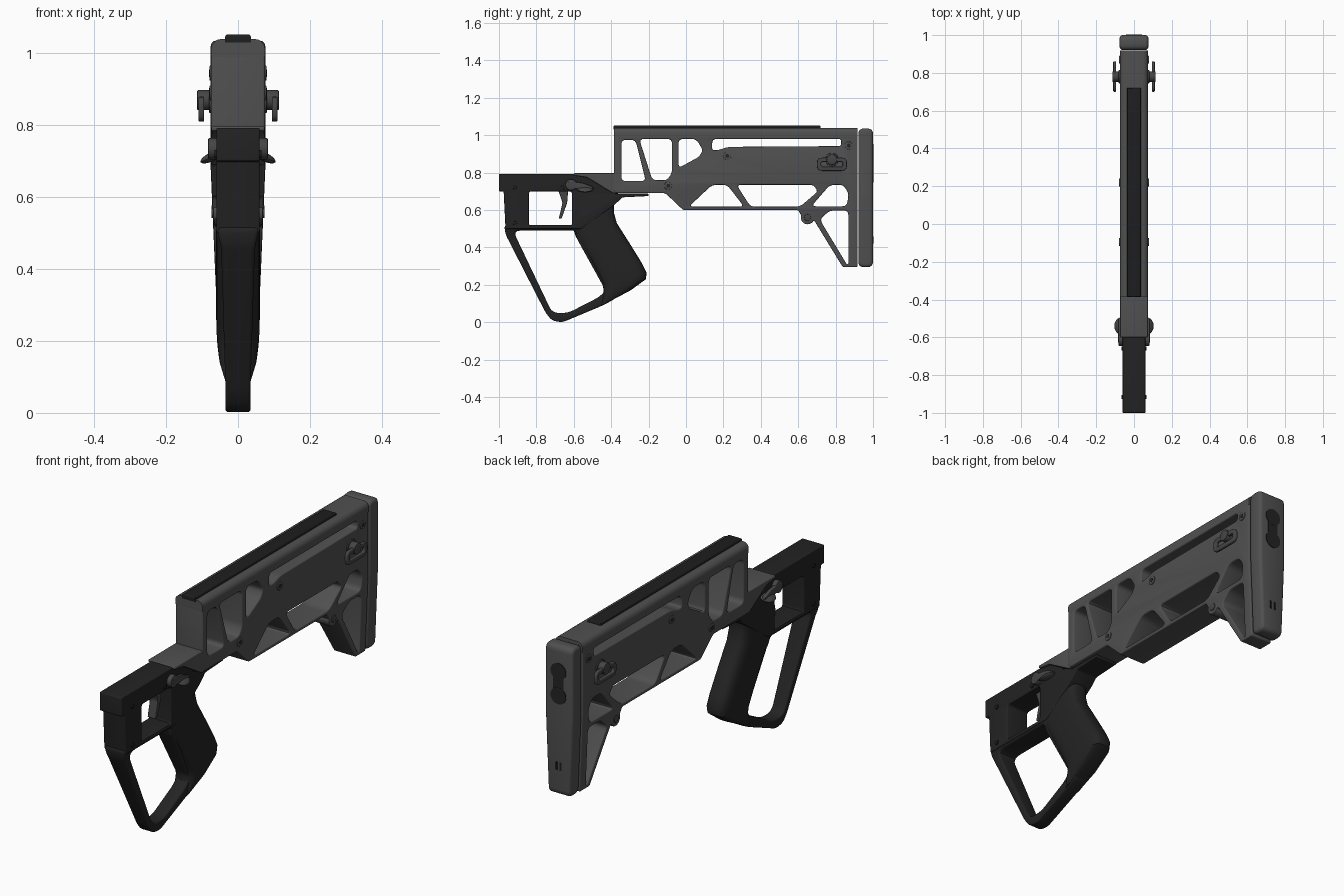
import bpy, bmesh, math
from mathutils import Matrix, Vector

if "Cube" in bpy.data.objects:
    bpy.data.objects.remove(bpy.data.objects["Cube"])


def material(name, v):
    m = bpy.data.materials.new(name)
    m.diffuse_color = (v, v, v, 1)
    m.use_nodes = True
    m.node_tree.nodes["Principled BSDF"].inputs["Base Color"].default_value = m.diffuse_color
    return m


GREY = material("stock grey", 0.08)
BLACK = material("grip black", 0.017)
RAIL = material("rail black", 0.013)
METAL = material("dark metal", 0.06)
# side profiles live in (y, z): curve x -> world y, y -> z, z -> x
SIDE = Matrix(((0, 0, 1, 0), (1, 0, 0, 0), (0, 1, 0, 0), (0, 0, 0, 1)))


def link(name, me, mat):
    me.materials.clear()
    me.materials.append(mat)
    ob = bpy.data.objects.new(name, me)
    bpy.context.collection.objects.link(ob)
    return ob


def rounded(pts, r, n=4):
    """Replace each corner by a short arc."""
    out = []
    P = [Vector(p) for p in pts]
    for i, p in enumerate(P):
        a, b = P[i - 1], P[(i + 1) % len(P)]
        d = min(r, 0.4 * (a - p).length, 0.4 * (b - p).length)
        s, e = p + (a - p).normalized() * d, p + (b - p).normalized() * d
        for k in range(n + 1):
            t = k / n
            out.append(s * (1 - t) ** 2 + p * 2 * t * (1 - t) + e * t * t)
    return out


def prism(name, mat, outline, hw, holes=(), r=0.01, hole_r=0.025, bevel=0.006, x=0, warp=None):
    """Side profile with holes, extruded to +-hw with softened edges."""
    cu = bpy.data.curves.new(name, 'CURVE')
    cu.dimensions = '2D'
    cu.fill_mode = 'BOTH'
    cu.extrude = hw - bevel
    cu.bevel_depth = bevel
    cu.offset = -bevel
    cu.bevel_resolution = 2
    for loop in [rounded(outline, r)] + [rounded(h, hole_r) for h in holes]:
        sp = cu.splines.new('POLY')
        sp.points.add(len(loop) - 1)
        for q, p in zip(sp.points, loop):
            q.co = (p.x, p.y, 0, 1)
        sp.use_cyclic_u = True
    tmp = bpy.data.objects.new("tmp", cu)
    bpy.context.collection.objects.link(tmp)
    bpy.context.view_layer.update()
    me = bpy.data.meshes.new_from_object(tmp.evaluated_get(bpy.context.evaluated_depsgraph_get()))
    bpy.data.objects.remove(tmp)
    me.transform(SIDE)
    for v in me.vertices:
        if warp:
            v.co.x *= warp(v.co.z)
        v.co.x += x
    bm = bmesh.new()
    bm.from_mesh(me)
    bmesh.ops.remove_doubles(bm, verts=bm.verts, dist=1e-5)
    bmesh.ops.recalc_face_normals(bm, faces=bm.faces)
    bm.to_mesh(me)
    return link(name, me, mat)


def box(name, mat, lo, hi, bevel=0.0, pick=lambda e: True):
    bm = bmesh.new()
    bmesh.ops.create_cube(bm, size=1)
    for v in bm.verts:
        v.co = [(l + h) / 2 + c * (h - l) for l, h, c in zip(lo, hi, v.co)]
    if bevel:
        bmesh.ops.bevel(bm, geom=[e for e in bm.edges if pick(e)], offset=bevel,
                        segments=4, profile=0.5, affect='EDGES')
    me = bpy.data.meshes.new(name)
    bm.to_mesh(me)
    return link(name, me, mat)


def cyl(name, mat, c, r, depth, axis='X', bevel=0.004):
    bm = bmesh.new()
    bmesh.ops.create_cone(bm, cap_ends=True, segments=24, radius1=r, radius2=r, depth=depth)
    if bevel:
        bmesh.ops.bevel(bm, geom=[e for e in bm.edges if abs(e.verts[0].co.z - e.verts[1].co.z) < 1e-4],
                        offset=bevel, segments=2, profile=0.5, affect='EDGES')
    rot = Matrix.Rotation(math.pi / 2, 4, 'Y' if axis == 'X' else 'X')
    bm.transform(Matrix.Translation(c) @ rot)
    me = bpy.data.meshes.new(name)
    bm.to_mesh(me)
    return link(name, me, mat)


def taper(z):
    return 1 - 0.22 * max(0, 0.68 - z) / 0.39


# skeleton stock with its windows
stock_outline = [(-.385, .70), (-.385, 1.0), (.918, 1.0), (.918, .68), (.918, .295), (.838, .295),
                 (.685, .545), (.66, .53), (.63, .545), (.60, .60), (-.015, .60), (-.11, .69), (-.37, .69)]
windows = [
    [(-.345, .975), (-.27, .975), (-.215, .755), (-.345, .755)],
    [(-.25, .98), (-.075, .98), (-.075, .80), (-.10, .76), (-.18, .76)],
    [(-.04, .98), (.055, .98), (.09, .92), (.07, .885), (-.04, .825)],
    [(.14, .98), (.83, .98), (.83, .942), (.225, .938), (.17, .92), (.14, .92)],
    [(.015, .618), (.14, .735), (.22, .735), (.31, .618)],
    [(.27, .735), (.68, .735), (.705, .70), (.61, .618), (.345, .618)],
    [(.77, .735), (.84, .735), (.87, .69), (.86, .62), (.67, .62)],
    [(.715, .55), (.77, .598), (.868, .598), (.868, .312), (.858, .312)],
]
prism("stock_body", GREY, stock_outline, .075, windows, warp=taper)
box("stock_top", GREY, (-.075, -.385, .99), (.075, .918, 1.04), .028,
    lambda e: all(v.co.z > 1 for v in e.verts) and abs(e.verts[0].co.y - e.verts[1].co.y) > .1)
prism("stock_nose", GREY, [(-.60, .797), (-.37, .797), (-.37, .69), (-.39, .69), (-.53, .775), (-.60, .785)],
      .074, r=.005, bevel=.004)
cyl("strut_boss", GREY, (0, .65, .56), .036, .14)

# butt pad
prism("butt_pad", GREY, [(.921, .295), (.921, .68), (.921, 1.036), (1.0, 1.036), (1.0, .68), (1.0, .295)],
      .076, r=.03, bevel=.016, warp=taper)
for z in (.91, .79):
    cyl("pad_insert", BLACK, (0, .999, z), .042, .008, 'Y', 0)
box("pad_insert_bridge", BLACK, (-.028, .995, .79), (.028, 1.002, .91))
for x in (-.012, .012):
    box("pad_slot", RAIL, (x - .005, .995, .42), (x + .005, 1.002, .46))

# top rail
box("top_rail", RAIL, (-.036, -.387, 1.03), (.036, .72, 1.053), .008,
    lambda e: all(v.co.z > 1.04 for v in e.verts))

# receiver with trigger window and rear tail
prism("receiver", BLACK, [(-1, .793), (-.39, .793), (-.38, .688), (-.20, .688), (-.20, .675), (-.34, .668),
                          (-.38, .63), (-.56, .50), (-.965, .50), (-.975, .70), (-1, .70)],
      .06, [[(-.84, .70), (-.61, .70), (-.61, .515), (-.84, .515)]], r=.006, hole_r=.015, bevel=.004)

# hand guard loop
prism("guard_loop", BLACK, [(-.972, .52), (-.965, .47), (-.75, .05), (-.715, .008), (-.66, .0), (-.445, .09),
                            (-.37, .13), (-.38, .22), (-.50, .45), (-.56, .52)],
      .035, [[(-.925, .49), (-.59, .49), (-.585, .45), (-.43, .17), (-.465, .135), (-.63, .05), (-.715, .05)]],
      r=.03, hole_r=.04, bevel=.008, warp=lambda z: 1 + max(0, z - .40) * 6)

# grip, lofted through rings given as front point, back point, half width
stations = [((-.61, .72), (-.36, .70), .058), ((-.61, .60), (-.385, .63), .058), ((-.61, .52), (-.385, .585), .059),
            ((-.59, .46), (-.37, .53), .061), ((-.53, .36), (-.30, .42), .061), ((-.47, .25), (-.235, .315), .061),
            ((-.445, .20), (-.21, .265), .060), ((-.44, .17), (-.215, .23), .058),
            ((-.45, .13), (-.30, .168), .052), ((-.46, .088), (-.41, .112), .038)]
bm = bmesh.new()
rings = []
for f, b, hw in stations:
    f, b = Vector((0, *f)), Vector((0, *b))
    ring = []
    for k in range(32):
        c, s = math.cos(k * math.pi / 16), math.sin(k * math.pi / 16)
        c, s = [math.copysign(abs(t) ** .6, t) for t in (c, s)]
        ring.append(bm.verts.new((f + b) / 2 + (b - f) / 2 * c + Vector((hw * s, 0, 0))))
    rings.append(ring)
for r0, r1 in zip(rings, rings[1:]):
    for k in range(32):
        bm.faces.new((r0[k], r0[(k + 1) % 32], r1[(k + 1) % 32], r1[k]))
bm.faces.new(rings[0])
bm.faces.new(rings[-1])
bmesh.ops.recalc_face_normals(bm, faces=bm.faces)
grip_mesh = bpy.data.meshes.new("grip")
bm.to_mesh(grip_mesh)
link("grip", grip_mesh, BLACK)

# trigger
prism("trigger", METAL, [(-.685, .71), (-.63, .71), (-.635, .64), (-.665, .555), (-.68, .555), (-.66, .64)],
      .022, r=.01, bevel=.003)

# parts repeated on both sides
stadium = [(.70, .81), (.86, .81), (.86, .88), (.70, .88)]
stadium_in = [(.722, .832), (.838, .832), (.838, .858), (.722, .858)]
for s in (-1, 1):
    cyl("swivel_button", METAL, (s * .092, .78, .87), .028, .044)
    prism("swivel_loop", METAL, stadium, .008, [stadium_in], r=.035, hole_r=.013, bevel=.004, x=s * .102)
    cyl("swivel_base", METAL, (s * .076, .78, .87), .036, .01)
    cyl("lever_pivot", METAL, (s * .065, -.615, .735), .03, .036)
    prism("lever_arm", METAL, [(-.63, .755), (-.55, .745), (-.50, .725), (-.50, .708), (-.62, .715)],
          .008, r=.01, bevel=.003, x=s * .076)
    lm = bpy.data.meshes.new("lever_ledge")
    bm = bmesh.new()
    bmesh.ops.create_uvsphere(bm, u_segments=24, v_segments=12, radius=1)
    bm.transform(Matrix.Translation((s * .068, -.54, .715)) @ Matrix.Rotation(s * .45, 4, 'Y')
                 @ Matrix.Diagonal((.04, .045, .013, 1)))
    bm.to_mesh(lm)
    link("lever_ledge", lm, METAL)
    for y, z in ((.22, .89), (.87, .945), (-.095, .73)):
        cyl("stock_screw", GREY, (s * .075, y, z), .021, .008, bevel=.002)
        cyl("screw_socket", BLACK, (s * .0775, y, z), .010, .005, bevel=0)
    cyl("boss_screw", METAL, (s * .07, .65, .56), .018, .008, bevel=.002)
    for y, z in ((-.915, .72), (-.915, .53), (-.66, .72), (-.43, .72)):
        cyl("receiver_pin", RAIL, (s * .061, y, z), .011, .01, bevel=.002)

# smooth shading with sharp edges kept
for ob in bpy.data.objects:
    ob.select_set(True)
    bpy.context.view_layer.objects.active = ob
bpy.ops.object.shade_smooth_by_angle(angle=math.radians(35))
